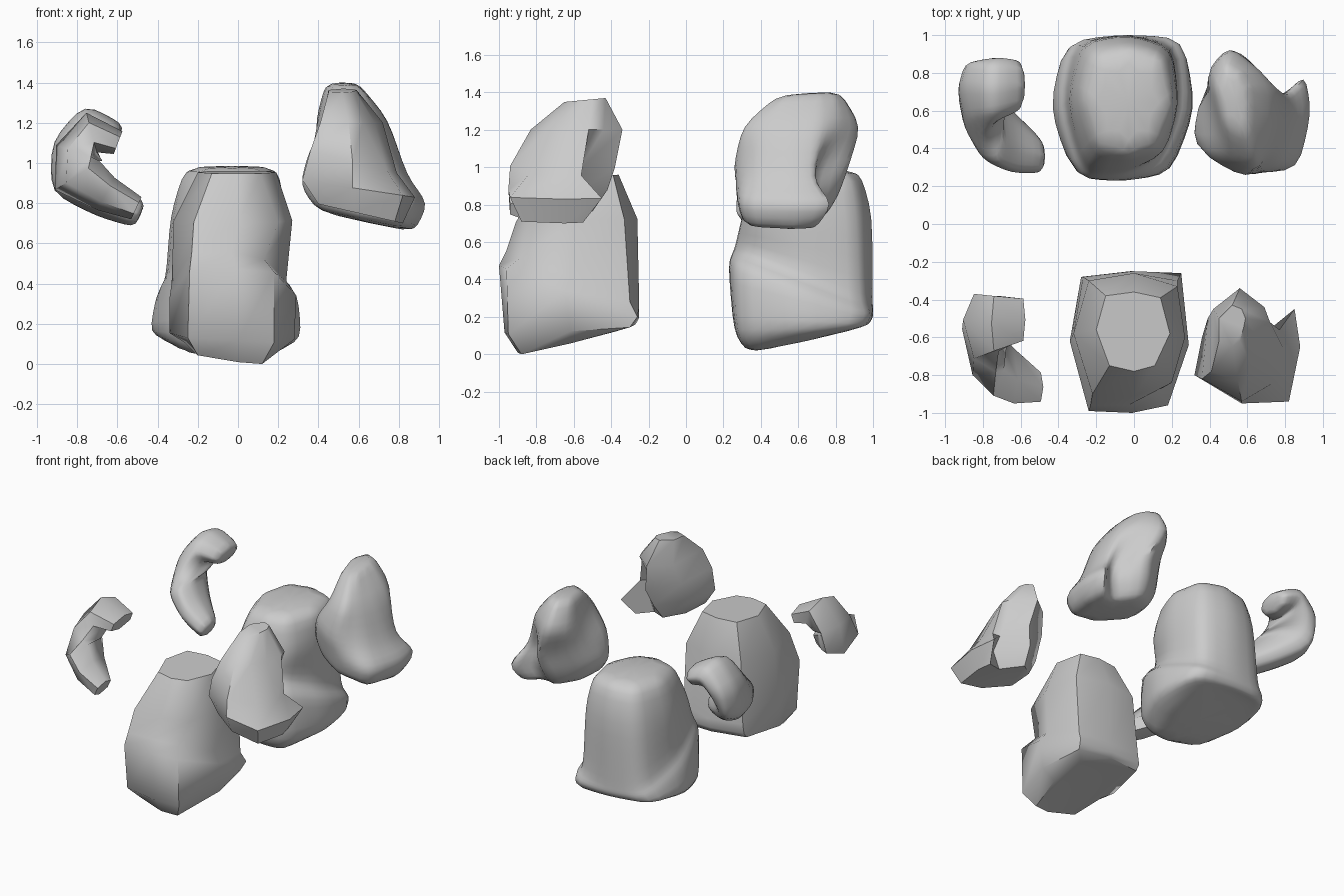
import bpy, bmesh, math
from mathutils import Vector

if "Cube" in bpy.data.objects:
    bpy.data.objects.remove(bpy.data.objects["Cube"])


def tilted(z, sx, sy, pts):
    """Cross-section outline lying on a tilted plane z + sx*x + sy*y."""
    return [Vector((x, y, z + sx * x + sy * y)) for x, y in pts]


def widen(rings, factors, axis, about, shear=0):
    """Scale each section along one axis; stretched ones may also lean in x."""
    out = []
    for ring, f in zip(rings, factors):
        new = [p.copy() for p in ring]
        for p in new:
            p[axis] = about + (p[axis] - about) * f
            if f > 1.1:
                p.x += shear * (p.y + 0.6)
        out.append(new)
    return out


def tube_rings(path, sides=8):
    """Sections across a path bent in x-z: x, y, z, thickness, depth, y skew."""
    rings = []
    for i, (x, y, z, t, d, skew) in enumerate(path):
        a, b = path[max(i - 1, 0)], path[min(i + 1, len(path) - 1)]
        tan = Vector((b[0] - a[0], 0, b[2] - a[2])).normalized()
        n = Vector((tan.z, 0, -tan.x))
        ring = []
        for k in range(sides):
            ang = 2 * math.pi * k / sides
            c, s = math.cos(ang), math.sin(ang)
            ring.append(Vector((x, y, z)) + n * t * c
                        + Vector((0, d * s - skew * c, 0)))
        rings.append(ring)
    return rings


def rock(name, rings, lo, hi, smooth):
    """Skin the sections, optionally subdivide, then fit to given bounds."""
    bm = bmesh.new()
    loops = [[bm.verts.new(p) for p in r] for r in rings]
    n = len(loops[0])
    for a, b in zip(loops, loops[1:]):
        for k in range(n):
            bm.faces.new((a[k], a[(k + 1) % n], b[(k + 1) % n], b[k]))
    bm.faces.new(loops[0][::-1])
    bm.faces.new(loops[-1])
    bmesh.ops.recalc_face_normals(bm, faces=bm.faces)
    if smooth:
        crease = bm.edges.layers.float.new("crease_edge")
        for e in bm.edges:
            e[crease] = 0.3
    me = bpy.data.meshes.new(name)
    bm.to_mesh(me)
    bm.free()
    ob = bpy.data.objects.new(name, me)
    bpy.context.collection.objects.link(ob)
    bpy.ops.object.select_all(action='DESELECT')
    ob.select_set(True)
    bpy.context.view_layer.objects.active = ob
    if smooth:
        sub = ob.modifiers.new("round", 'SUBSURF')
        sub.levels = sub.render_levels = 2
        bpy.ops.object.modifier_apply(modifier=sub.name)
    vs = ob.data.vertices
    for ax in range(3):
        c = [v.co[ax] for v in vs]
        mn, size = min(c), max(c) - min(c)
        for v in vs:
            v.co[ax] = lo[ax] + (v.co[ax] - mn) / size * (hi[ax] - lo[ax])
    ob.data.update()
    bpy.ops.object.shade_smooth_by_angle(angle=math.radians(50))
    return ob


# Large middle boulder: ledge on the front right, tapering to the top
body = [
    tilted(0.23, -0.12, 0.25, [(-.2, -.86), (0, -.9), (.12, -.88), (.18, -.62),
                               (.15, -.38), (-.05, -.34), (-.22, -.36), (-.26, -.65)]),
    tilted(0.17, -0.05, 0.06, [(-.25, -.94), (0, -.97), (.18, -.95), (.28, -.62),
                               (.23, -.3), (-.02, -.27), (-.28, -.31), (-.34, -.62)]),
    tilted(0.1, 0, -0.37, [(-.24, -.99), (-.01, -1), (.18, -.96), (.29, -.64),
                           (.25, -.26), (-.02, -.25), (-.28, -.28), (-.34, -.62)]),
    tilted(0.15, 0, -0.42, [(-.23, -.96), (-.03, -.96), (.13, -.88), (.24, -.62),
                            (.23, -.3), (0, -.25), (-.27, -.28), (-.33, -.6)]),
    tilted(0.73, 0, 0.03, [(-.22, -.9), (0, -.91), (.2, -.84), (.27, -.6),
                           (.23, -.33), (0, -.26), (-.24, -.3), (-.32, -.58)]),
    tilted(0.97, 0, 0.03, [(-.13, -.75), (0, -.78), (.11, -.75), (.19, -.58),
                           (.14, -.39), (0, -.36), (-.15, -.38), (-.2, -.56)]),
]

# Right rock: tall leaning ridge with a low wing and a notch behind
right = [
    tilted(0.87, -0.24, 0, [(.4, -.8), (.58, -.9), (.78, -.88), (.82, -.65),
                            (.8, -.55), (.68, -.6), (.54, -.5), (.42, -.6)]),
    tilted(0.95, -0.16, 0, [(.32, -.8), (.57, -.95), (.82, -.94), (.88, -.65),
                            (.85, -.45), (.73, -.6), (.56, -.42), (.36, -.6)]),
    tilted(1.15, -0.27, 0, [(.36, -.82), (.57, -.94), (.74, -.84), (.79, -.66),
                            (.77, -.56), (.69, -.58), (.6, -.38), (.39, -.5)]),
    tilted(1.2, 0, 0, [(.41, -.78), (.55, -.83), (.62, -.74), (.68, -.64),
                       (.72, -.52), (.69, -.44), (.56, -.34), (.42, -.45)]),
    tilted(1.42, 0, 0.1, [(.45, -.62), (.52, -.65), (.56, -.62), (.58, -.55),
                          (.59, -.5), (.57, -.45), (.52, -.43), (.45, -.5)]),
]

# Left rock: C-shaped, lower arm to the front, upper arm to the back
left = [(-.51, -.86, .78, .06, .09, 0), (-.66, -.78, .85, .09, .17, .04),
        (-.8, -.66, .94, .13, .22, .11), (-.79, -.57, 1.05, .12, .2, .07),
        (-.73, -.52, 1.15, .1, .17, 0), (-.6, -.5, 1.1, .06, .13, 0)]

# Rounded variants: broader foot and top, fuller ridge leaning to the left
wide_body = widen(body, (1.05, 1.16, 1.06, .95, .92, 1.15), 0, -0.02)
wide_body = widen(wide_body, (1, 1, 1, 1, 1.05, 1.3), 1, -0.5)
full_right = widen(right, (1.05, 1, 1.08, 1.25, 1.45), 1, -0.42, -0.25)

# Coarse set in front, rounded set behind
rock("front_boulder", body, (-.34, -1, 0), (.29, -.25, .96), False)
rock("back_boulder", wide_body, (-.43, .23, .02), (.31, 1, .985), True)
rock("front_right_rock", right, (.32, -.95, .7), (.88, -.34, 1.37), False)
rock("back_right_rock", full_right, (.32, .26, .67), (.93, .92, 1.4), True)
rock("front_left_rock", tube_rings(left, 6), (-.91, -.95, .72), (-.48, -.37, 1.25), False)
rock("back_left_rock", tube_rings(left, 8), (-.93, .27, .69), (-.47, .88, 1.27), True)
